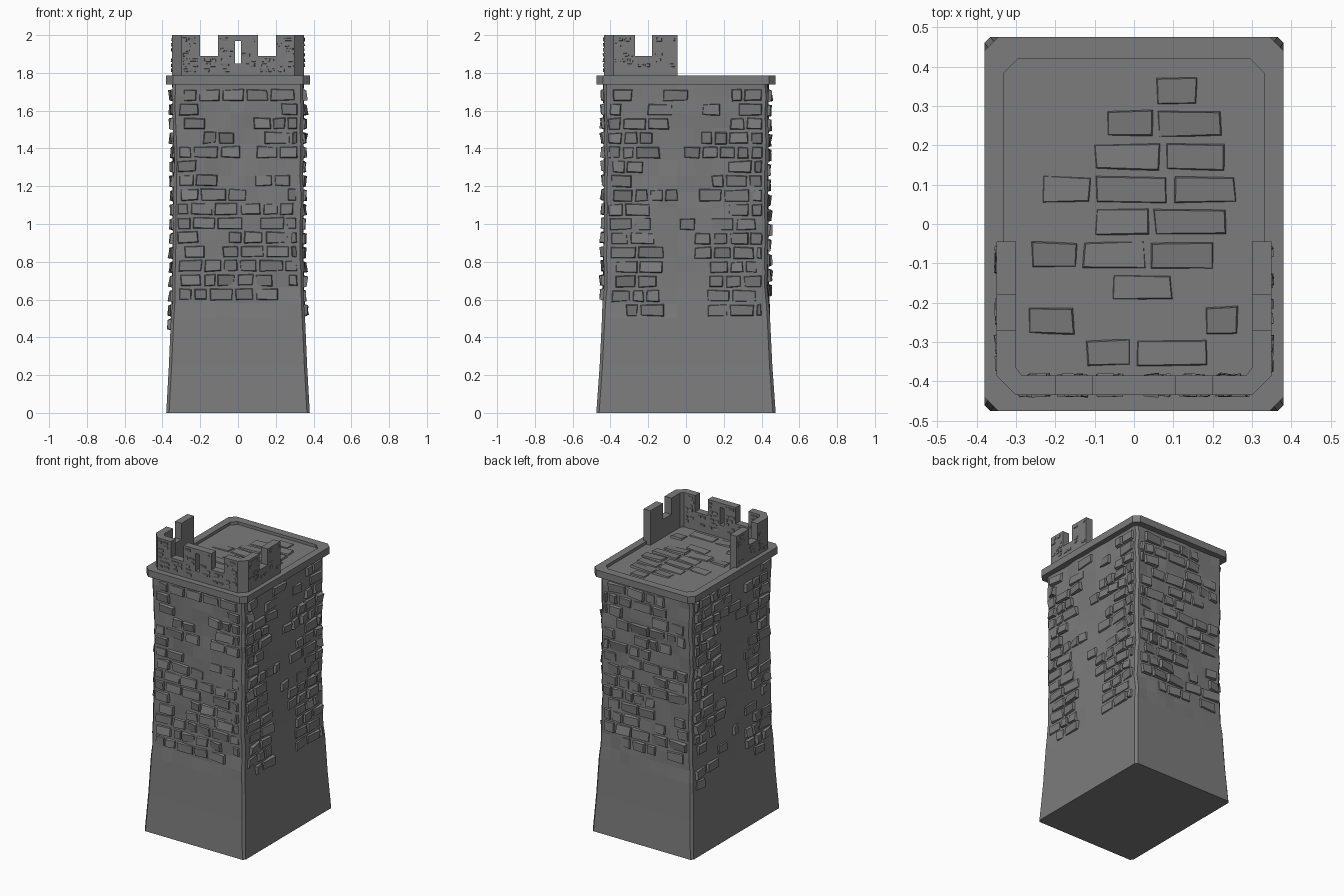
import bpy, bmesh, random
from mathutils import Vector, noise

if "Cube" in bpy.data.objects:
    bpy.data.objects.remove(bpy.data.objects["Cube"])

random.seed(7)
stone = bpy.data.materials.new("grey stone")
stone.diffuse_color = (0.2, 0.2, 0.2, 1)
stone.use_nodes = True
stone.node_tree.nodes["Principled BSDF"].inputs["Base Color"].default_value = stone.diffuse_color


def finish(name, bm):
    bmesh.ops.recalc_face_normals(bm, faces=bm.faces)
    me = bpy.data.meshes.new(name)
    bm.to_mesh(me)
    bm.free()
    me.materials.append(stone)
    ob = bpy.data.objects.new(name, me)
    bpy.context.collection.objects.link(ob)
    return ob


def octagon(hx, hy, c):
    return [(hx, -hy + c), (hx, hy - c), (hx - c, hy), (-hx + c, hy),
            (-hx, hy - c), (-hx, -hy + c), (-hx + c, -hy), (hx - c, -hy)]


def loft(bm, rings):
    vs = [[bm.verts.new(p) for p in r] for r in rings]
    n = len(vs[0])
    for a, b in zip(vs, vs[1:]):
        for i in range(n):
            bm.faces.new((a[i], a[(i + 1) % n], b[(i + 1) % n], b[i]))
    bm.faces.new(vs[0][::-1])
    bm.faces.new(vs[-1])


def at(pts, z):
    return [(x, y, z) for x, y in pts]


def box(bm, x0, x1, y0, y1, z0, z1):
    loft(bm, [at([(x0, y0), (x1, y0), (x1, y1), (x0, y1)], z) for z in (z0, z1)])


# Tower half sizes by height
PROFILE = [(0, .38, .475), (.25, .366, .457), (.5, .355, .445), (.6, .348, .438),
           (.75, .344, .434), (1.2, .341, .431), (1.76, .345, .436)]


def half(z):
    for (a, ax, ay), (b, bx, by) in zip(PROFILE, PROFILE[1:]):
        if z <= b:
            t = (z - a) / (b - a)
            return ax + (bx - ax) * t, ay + (by - ay) * t
    return PROFILE[-1][1:]


def brick(bm, place, n, u0, u1, v0, v1, depth, inset):
    """Worn block: a tapered box whose outer face is tilted at random."""
    j = inset * .6
    quad = [(u0, v0), (u1, v0), (u1, v1), (u0, v1)]
    sgn = [(1, 1), (-1, 1), (-1, -1), (1, -1)]
    low, top = [], []
    tilt_u, tilt_v = random.uniform(-.45, .45), random.uniform(-.3, .3)
    for (u, v), (su, sv) in zip(quad, sgn):
        u += random.uniform(-j, j)
        v += random.uniform(-j, j)
        d = depth * max(.1, .75 + su * tilt_u + sv * tilt_v)
        low.append(place(u, v) - n * .008)
        top.append(place(u + su * inset, v + sv * inset) + n * d)
    loft(bm, [low, top])


def lay(bm, place, n, u0, u1, v0, v1, row, wmin, wmax, depth, gap, chance):
    """Fill a rectangle with staggered rows of blocks; chance(u, v) thins them."""
    rows = max(1, round((v1 - v0) / row))
    h = (v1 - v0) / rows
    for r in range(rows):
        v = v0 + r * h
        u = u0 + random.uniform(0, wmin * .6)
        while u < u1 - wmin * .5:
            e = min(u + random.uniform(wmin, wmax), u1)
            if random.random() < chance((u + e) / 2, v + h / 2):
                brick(bm, place, n, u, e - gap, v + gap / 2, v + h - gap / 2,
                      depth * random.uniform(.55, 1.1), gap * .5)
            u = e


# Tower core: battered plain base, slightly uneven shaft
bm = bmesh.new()
levels = [0, .25, .5] + [.58 + .0843 * i for i in range(15)]
SEG = 9
rings = []
for z in levels:
    hx, hy = half(z)
    o = octagon(hx, hy, .015)
    ring = []
    for i in range(0, 8, 2):
        a, b = Vector(o[i]), Vector(o[i + 1])
        for k in range(SEG + 1):
            p = a.lerp(b, k / SEG)
            q = Vector((p.x, p.y, z))
            if z > .55:
                w = noise.noise_vector(q * 9)
                q += Vector((w.x, w.y, 0)) * .010
            ring.append(q)
    rings.append(ring)
loft(bm, rings)
bmesh.ops.dissolve_limit(bm, angle_limit=.005, verts=bm.verts, edges=bm.edges)
finish("tower_body", bm)


# Blocks standing out of the four walls
def front_chance(u, z):
    return .12 if abs(u - .02) < .07 and 1.15 < z < 1.62 else .8


def back_chance(u, z):
    return .4 if z < .62 else .8


def side_chance(u, z):
    if abs(u + .02) < .1:
        return .06 if z < 1.68 else .3
    if z < .5 and (u > 0 or u < -.35):
        return .1
    return .85 if abs(u + .02) > .15 else .5


def wall_place(axis, s):
    if axis == 1:
        return lambda u, z: Vector((u, s * half(z)[1], z))
    return lambda u, z: Vector((s * half(z)[0], u, z))


for name, axis, s, reach, z0, chance in (
        ("front_wall_stones", 1, -1, .325, .59, front_chance),
        ("back_wall_stones", 1, 1, .325, .53, back_chance),
        ("right_wall_stones", 0, 1, .415, .43, side_chance),
        ("left_wall_stones", 0, -1, .415, .43, side_chance)):
    bm = bmesh.new()
    n = Vector((0, s, 0)) if axis else Vector((s, 0, 0))
    lay(bm, wall_place(axis, s), n, -reach, reach, z0, 1.72, .077, .07, .15,
        .019, .012, chance)
    finish(name, bm)

# Ledge with a shallow sunken roof
bm = bmesh.new()
outer, inner = octagon(.38, .475, .035), octagon(.33, .42, .035)
loft(bm, [at(outer, 1.738), at(outer, 1.785), at(inner, 1.785), at(inner, 1.765)])
finish("ledge", bm)

# Roof paving
bm = bmesh.new()
lay(bm, lambda u, v: Vector((u, v, 1.764)), Vector((0, 0, 1)), -.28, .28, -.37, .38,
    .085, .11, .2, .013, .012, lambda u, v: .65 if abs(v) < .3 else .5)
finish("roof_paving", bm)

# Battlement: U-shaped wall with gaps and an arrow slit cut out
half_u = [(.35, -.045), (.35, -.385), (.30, -.435)]
half_in = [(.285, -.385), (.30, -.365), (.30, -.045)]
plan = half_u + [(-x, y) for x, y in half_u[::-1]]
plan += [(-x, y) for x, y in half_in[::-1]] + half_in
bm = bmesh.new()
loft(bm, [at(plan, 1.762), at(plan, 2.0)])
wall = finish("battlement", bm)
bm = bmesh.new()
for s in (-1, 1):
    box(bm, s * .1525 - .0475, s * .1525 + .0475, -.5, -.37, 1.89, 2.1)
box(bm, -.5, .5, -.27, -.18, 1.89, 2.1)
box(bm, -.015, .015, -.5, -.37, 1.85, 1.97)
cutter = finish("gap_cutter", bm)
cutter.hide_render = True
mod = wall.modifiers.new("gaps", 'BOOLEAN')
mod.operation, mod.solver, mod.object = 'DIFFERENCE', 'EXACT', cutter
dg = bpy.context.evaluated_depsgraph_get()
cut = bpy.data.meshes.new_from_object(wall.evaluated_get(dg))
wall.modifiers.clear()
wall.data = cut
bpy.data.objects.remove(cutter)

# Small blocks on the battlement faces
bm = bmesh.new()
front_rects = [(-.30, -.205, 1.80, 1.99), (.205, .30, 1.80, 1.99), (-.2, -.11, 1.80, 1.88),
               (.11, .2, 1.80, 1.88), (-.10, -.02, 1.80, 1.99), (.02, .10, 1.80, 1.99)]
for a, b, c, d in front_rects:
    for y, s in ((-.435, -1), (-.385, 1)):
        if s > 0 and abs(a + b) > .45:
            a, b = (max(a, -.28), min(b, .28))
        lay(bm, lambda u, v, y=y: Vector((u, y, v)), Vector((0, s, 0)), a, b, c, d,
            .028, .03, .055, .005, .006, lambda u, v: .6)
for a, b, c, d in [(-.38, -.275, 1.80, 1.99), (-.175, -.05, 1.80, 1.99),
                   (-.27, -.18, 1.80, 1.88)]:
    for s in (-1, 1):
        lay(bm, lambda u, v, s=s: Vector((s * .35, u, v)), Vector((s, 0, 0)), a, b, c, d,
            .028, .03, .055, .005, .006, lambda u, v: .45 if u < -.2 else .25)
finish("battlement_stones", bm)
